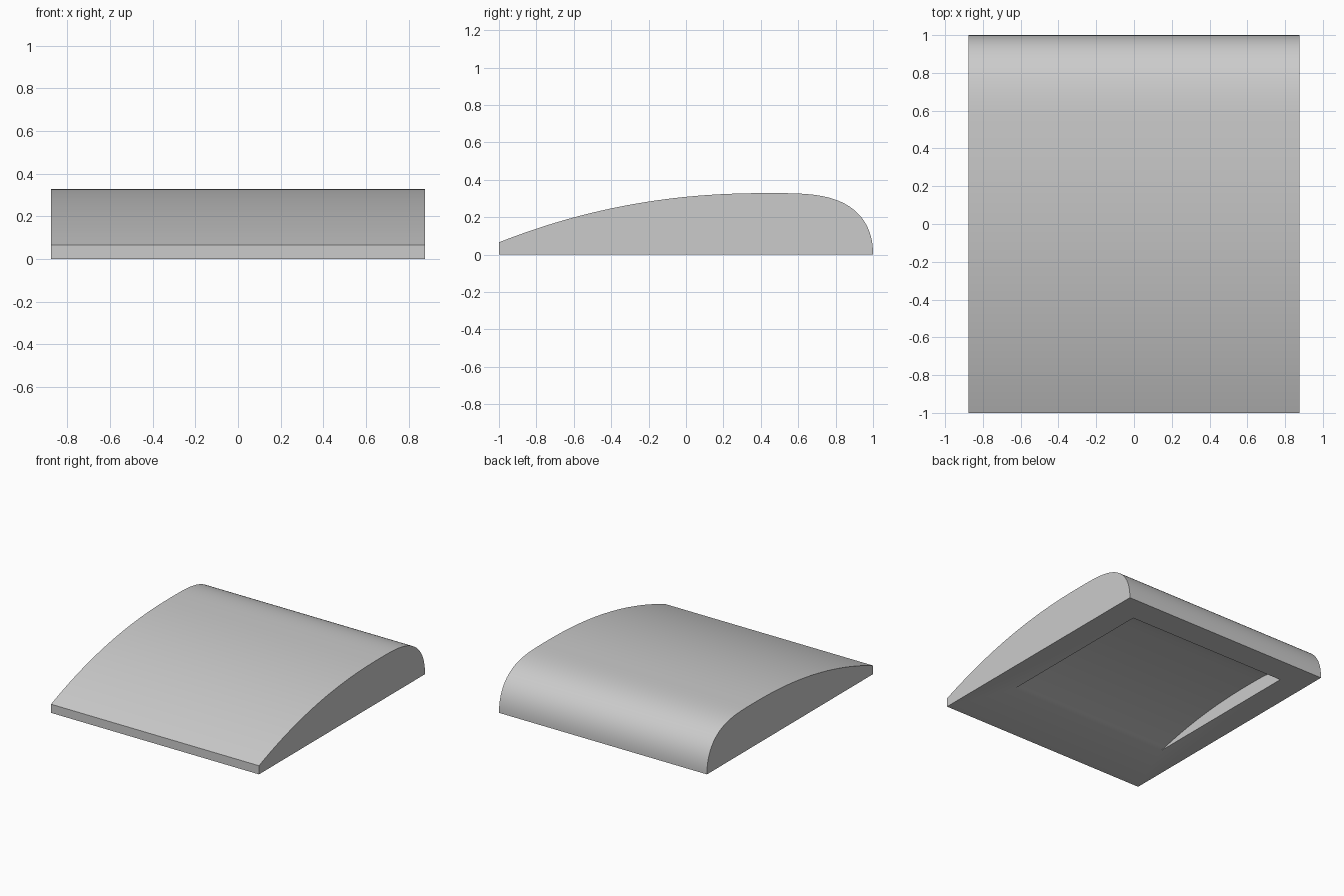
import bpy, bmesh, math
from mathutils import Vector

cube = bpy.data.objects.get("Cube")
if cube:
    bpy.data.objects.remove(cube, do_unlink=True)

HALF_WIDTH, CREST_Y, CREST_Z = 0.877, 0.43, 0.329
WALL_Y, WALL_Z = 0.205, 0.218

grey = bpy.data.materials.new("plain grey")
grey.use_nodes = True
grey.diffuse_color = (0.6, 0.6, 0.6, 1)
grey.node_tree.nodes["Principled BSDF"].inputs["Base Color"].default_value = (0.6, 0.6, 0.6, 1)


def top_curve(nose_steps=48, slope_steps=36):
    """Points (y, z) from the blunt back edge over the crest to the thin front."""
    points = []
    for i in range(nose_steps):
        a = math.pi / 2 * i / nose_steps
        points.append(Vector((CREST_Y + (1 - CREST_Y) * math.cos(a) ** (2 / 3.5),
                              CREST_Z * math.sin(a) ** (2 / 2.2))))
    for i in range(slope_steps + 1):
        u = i / slope_steps
        points.append(Vector((CREST_Y - (1 + CREST_Y) * u, CREST_Z - 0.263 * u ** 2.15)))
    return points


def inset_curve(points):
    """Offset the curve inwards by the wall thickness, dropping any overlaps."""
    result = []
    for i, p in enumerate(points):
        t = points[min(i + 1, len(points) - 1)] - points[max(i - 1, 0)]
        n = Vector((t.y, -t.x)).normalized() if i else Vector((1, 0))
        q = Vector((p.x - n.x * WALL_Y, p.y - n.y * WALL_Z))
        clear = all(((q.x - o.x) / WALL_Y) ** 2 + ((q.y - o.y) / WALL_Z) ** 2 > 0.97
                    for o in points)
        if clear and q.y > -0.03:
            result.append(q)
    return result


def extrude_profile(name, profile, half_width):
    """Make a closed prism along x from a (y, z) outline."""
    bm = bmesh.new()
    face = bm.faces.new([bm.verts.new((-half_width, p.x, p.y)) for p in profile])
    ext = bmesh.ops.extrude_face_region(bm, geom=[face])
    moved = [v for v in ext["geom"] if isinstance(v, bmesh.types.BMVert)]
    bmesh.ops.translate(bm, vec=(2 * half_width, 0, 0), verts=moved)
    bmesh.ops.recalc_face_normals(bm, faces=bm.faces)
    mesh = bpy.data.meshes.new(name)
    bm.to_mesh(mesh)
    bm.free()
    mesh.materials.append(grey)
    obj = bpy.data.objects.new(name, mesh)
    bpy.context.collection.objects.link(obj)
    return obj


# Curved body with a flat base and a thin upright front edge
outline = top_curve()
body = extrude_profile("curved_body", outline + [Vector((-1, 0))], HALF_WIDTH)

# Hollow in the underside, following the top surface
inner = inset_curve(outline)
below = [Vector((inner[-1].x, -0.1)), Vector((inner[0].x, -0.1))]
cutter = extrude_profile("hollow_cutter", inner + below, HALF_WIDTH - 0.203)
cutter.hide_render = True

cut = body.modifiers.new("hollow", "BOOLEAN")
cut.operation = "DIFFERENCE"
cut.solver = "EXACT"
cut.object = cutter
bpy.ops.object.select_all(action="DESELECT")
body.select_set(True)
bpy.context.view_layer.objects.active = body
bpy.ops.object.modifier_apply(modifier=cut.name)
bpy.data.objects.remove(cutter, do_unlink=True)
bpy.ops.object.shade_smooth_by_angle(angle=math.radians(30))
